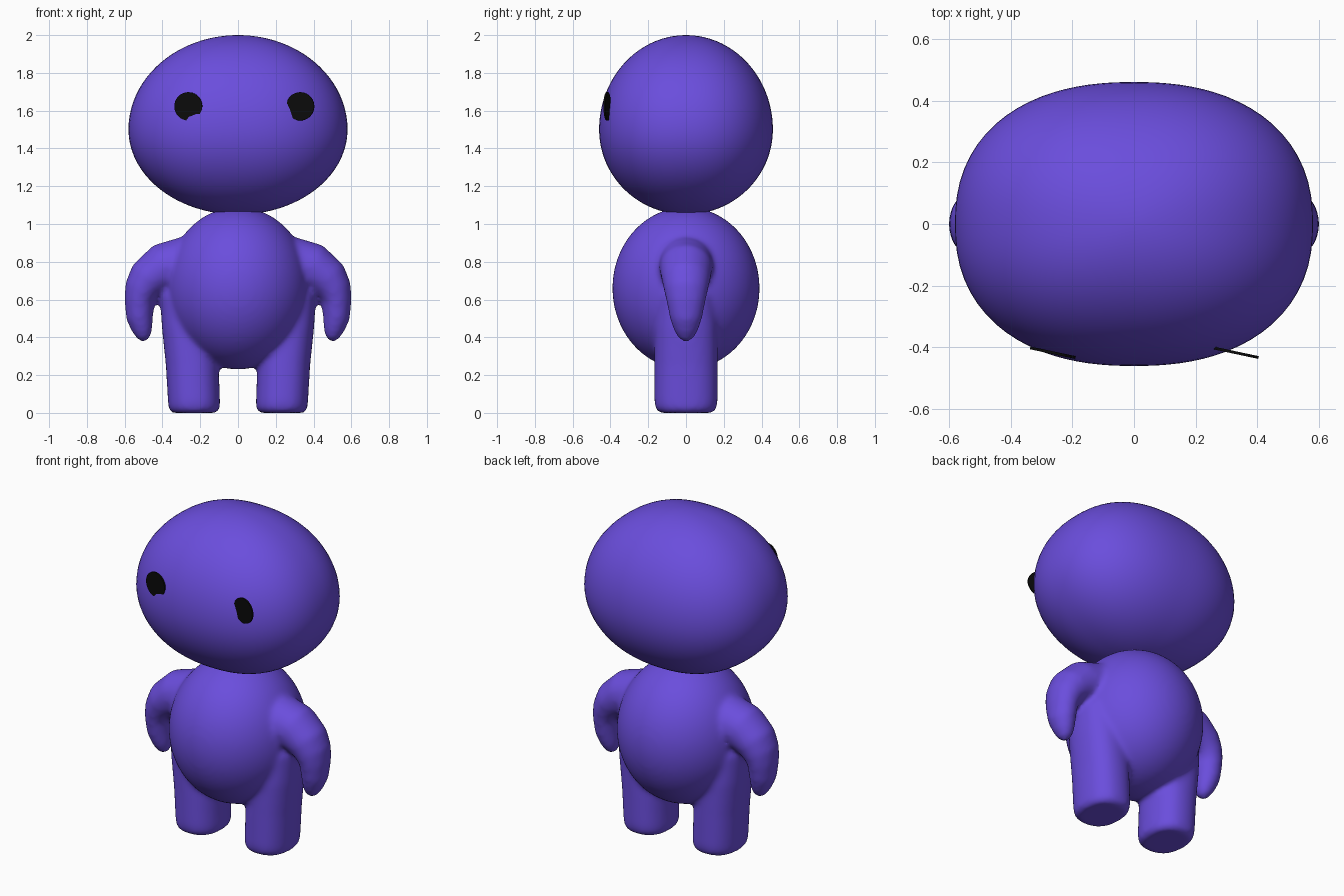
import bpy, bmesh, math
from mathutils import Matrix, Vector

if "Cube" in bpy.data.objects:
    bpy.data.objects.remove(bpy.data.objects["Cube"])


def material(name, rgb):
    m = bpy.data.materials.new(name)
    m.diffuse_color = (*rgb, 1)
    m.use_nodes = True
    m.node_tree.nodes["Principled BSDF"].inputs["Base Color"].default_value = m.diffuse_color
    return m


PURPLE = material("purple", (0.145, 0.075, 0.72))
BLACK = material("black", (0.003, 0.003, 0.003))


def make_object(name, bm, mat):
    bmesh.ops.recalc_face_normals(bm, faces=bm.faces)
    mesh = bpy.data.meshes.new(name)
    bm.to_mesh(mesh)
    bm.free()
    mesh.materials.append(mat)
    obj = bpy.data.objects.new(name, mesh)
    bpy.context.collection.objects.link(obj)
    return obj


def loft(bm, sections, side, n=32, power=2.0):
    """Closed tube; section = x, z, direction in xz (degrees), radius, y radius."""
    rings = []
    for x, z, deg, r, ry in sections:
        a = math.radians(deg)
        normal = Vector((-math.sin(a), 0, math.cos(a)))
        ring = []
        for i in range(n):
            t = 2 * math.pi * i / n
            c, s = math.cos(t), math.sin(t)
            u = math.copysign(abs(c) ** (2 / power), c) * r
            v = math.copysign(abs(s) ** (2 / power), s) * ry
            p = Vector((x, v, z)) + normal * u
            p.x *= side
            ring.append(bm.verts.new(p))
        rings.append(ring)
    faces = []
    for a, b in zip(rings, rings[1:]):
        for i in range(n):
            j = (i + 1) % n
            faces.append(bm.faces.new((a[i], a[j], b[j], b[i])))
    faces.append(bm.faces.new(rings[0][::-1]))
    faces.append(bm.faces.new(rings[-1]))
    bmesh.ops.recalc_face_normals(bm, faces=faces)


# Body: belly, arms and legs fused into one soft skin
ARM = [(0.12, 0.80, 0, 0.12, 0.14), (0.30, 0.79, -8, 0.138, 0.145),
       (0.40, 0.765, -22, 0.132, 0.14), (0.47, 0.71, -50, 0.115, 0.13),
       (0.505, 0.655, -70, 0.097, 0.118), (0.522, 0.595, -85, 0.08, 0.105),
       (0.521, 0.50, -95, 0.071, 0.086), (0.506, 0.44, -105, 0.056, 0.066),
       (0.496, 0.40, -108, 0.038, 0.045), (0.49, 0.38, -108, 0.018, 0.02)]
LEG = [(0.232, 0.0, 90, 0.118, 0.14), (0.232, 0.02, 90, 0.136, 0.162),
       (0.233, 0.06, 90, 0.138, 0.168), (0.242, 0.25, 90, 0.14, 0.168),
       (0.258, 0.45, 90, 0.145, 0.168), (0.283, 0.62, 90, 0.13, 0.15),
       (0.27, 0.74, 90, 0.08, 0.10)]
bm = bmesh.new()
bmesh.ops.create_uvsphere(bm, u_segments=64, v_segments=40, radius=1,
                          matrix=Matrix.Translation((0, 0, 0.66)) @ Matrix.Diagonal((0.38, 0.39, 0.43, 1)))
for side in (-1, 1):
    loft(bm, ARM, side)
    loft(bm, LEG, side, power=2.3)
body = make_object("body", bm, PURPLE)

remesh = body.modifiers.new("fuse", 'REMESH')
remesh.mode = 'VOXEL'
remesh.voxel_size = 0.014
remesh.use_smooth_shade = True
soften = body.modifiers.new("soften", 'SMOOTH')
soften.factor = 0.5
soften.iterations = 14
bpy.context.view_layer.objects.active = body
body.select_set(True)
for mod in ("fuse", "soften"):
    bpy.ops.object.modifier_apply(modifier=mod)

# Head: wide egg, slightly boxy seen from above
bm = bmesh.new()
bmesh.ops.create_uvsphere(bm, u_segments=80, v_segments=48, radius=1)
for v in bm.verts:
    d = v.co
    rz = 0.5 if d.z > 0 else 0.45
    flat = (abs(d.x / 0.58) ** 2.3 + abs(d.y / 0.46) ** 2.3) ** (2 / 2.3)
    v.co = d / math.sqrt(flat + (d.z / rz) ** 2) + Vector((0, 0, 1.5))
for f in bm.faces:
    f.smooth = True
make_object("head", bm, PURPLE)

# Eyes: two thin discs turned the same way
for name, x in (("left_eye", -0.263), ("right_eye", 0.33)):
    bm = bmesh.new()
    place = (Matrix.Translation((x, -0.417, 1.623)) @ Matrix.Rotation(math.radians(-12), 4, 'Z')
             @ Matrix.Rotation(math.radians(90), 4, 'X'))
    bmesh.ops.create_cone(bm, cap_ends=True, segments=40, radius1=0.075, radius2=0.075,
                          depth=0.009, matrix=place)
    make_object(name, bm, BLACK)
